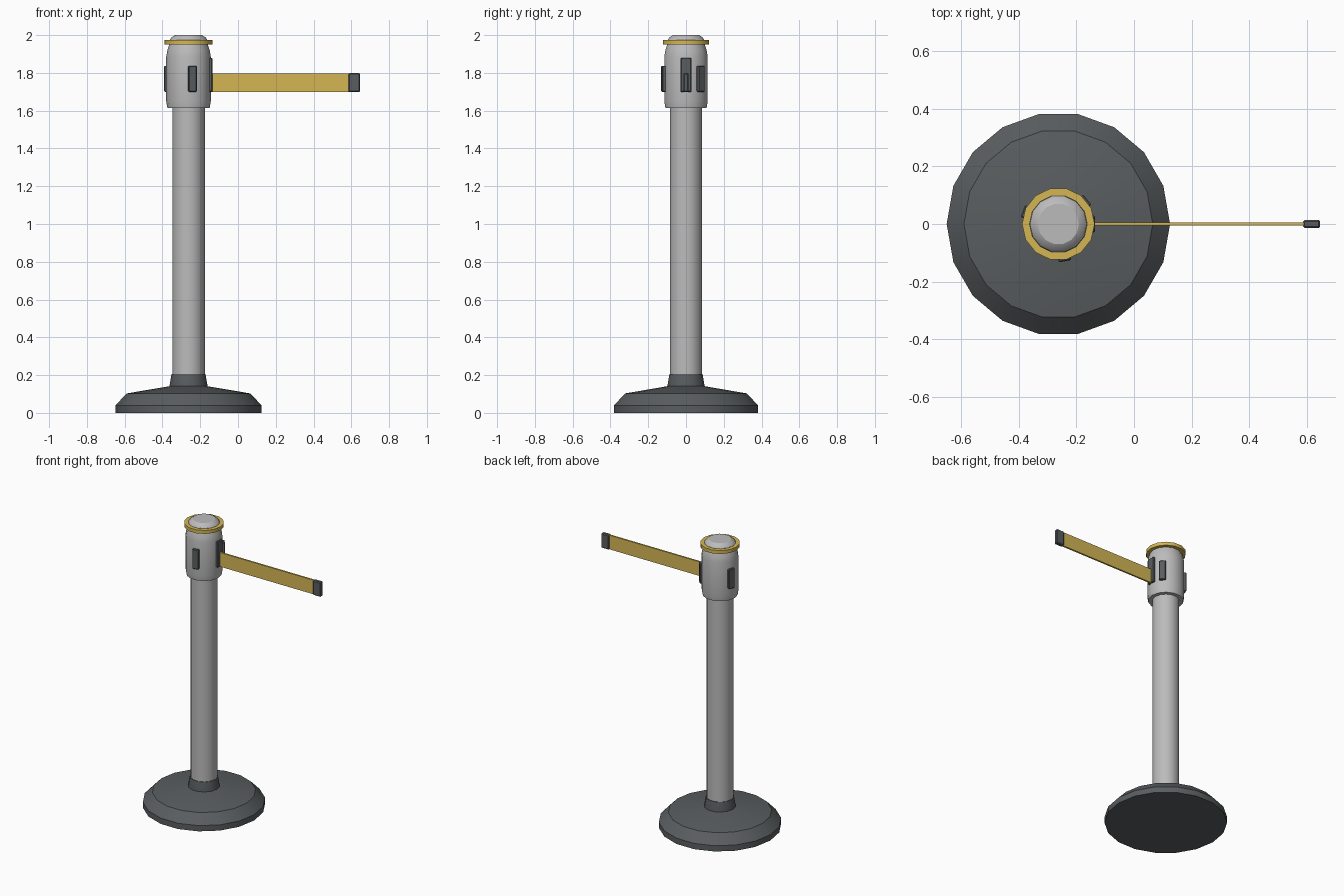
import bpy, bmesh, math
from mathutils import Matrix, Vector

if "Cube" in bpy.data.objects:
    bpy.data.objects.remove(bpy.data.objects["Cube"])

CX = -0.262  # post axis


def material(name, rgb):
    m = bpy.data.materials.new(name)
    m.diffuse_color = (*rgb, 1)
    m.use_nodes = True
    m.node_tree.nodes["Principled BSDF"].inputs["Base Color"].default_value = m.diffuse_color
    return m


DARK = material("charcoal", (0.10, 0.11, 0.115))
YELLOW = material("yellow", (0.66, 0.47, 0.09))
SILVER = material("silver", (0.50, 0.50, 0.50))


def finish(name, bm, mat, smooth):
    bmesh.ops.recalc_face_normals(bm, faces=bm.faces)
    me = bpy.data.meshes.new(name)
    bm.to_mesh(me)
    bm.free()
    me.materials.append(mat)
    ob = bpy.data.objects.new(name, me)
    bpy.context.collection.objects.link(ob)
    if smooth:
        bpy.ops.object.select_all(action='DESELECT')
        ob.select_set(True)
        bpy.context.view_layer.objects.active = ob
        bpy.ops.object.shade_smooth_by_angle(angle=math.radians(30))
    return ob


def lathe(name, profile, sides, mat, closed=False):
    """Revolve (radius, z) points about the post axis, capped or as a closed ring."""
    bm = bmesh.new()
    rings = []
    for r, z in profile:
        rings.append([bm.verts.new((CX + r * math.cos(2 * math.pi * i / sides),
                                    r * math.sin(2 * math.pi * i / sides), z))
                      for i in range(sides)])
    pairs = list(zip(rings, rings[1:]))
    if closed:
        pairs.append((rings[-1], rings[0]))
    else:
        bm.faces.new(rings[0])
        bm.faces.new(rings[-1])
    for a, b in pairs:
        for i in range(sides):
            j = (i + 1) % sides
            bm.faces.new((a[i], a[j], b[j], b[i]))
    return finish(name, bm, mat, True)


def box(name, lo, hi, mat, bevel=0.0, angle=0.0):
    """Box given relative to the post axis, turned about it by angle."""
    lo, hi = Vector(lo), Vector(hi)
    bm = bmesh.new()
    bmesh.ops.create_cube(bm, size=1, matrix=Matrix.Translation((lo + hi) / 2)
                          @ Matrix.Diagonal((*(hi - lo), 1)))
    if bevel:
        bmesh.ops.bevel(bm, geom=bm.edges[:], offset=bevel, segments=1, affect='EDGES')
    bm.transform(Matrix.Translation((CX, 0, 0)) @ Matrix.Rotation(math.radians(angle), 4, 'Z'))
    return finish(name, bm, mat, False)


# Weighted foot and its collar
lathe("base", [(0.387, 0), (0.387, 0.04), (0.327, 0.103), (0.09, 0.143)], 18, DARK)
lathe("base_collar", [(0.101, 0.13), (0.101, 0.142), (0.09, 0.205)], 14, DARK)

# Post and belt head
lathe("post", [(0.086, 0.19), (0.086, 1.63)], 14, SILVER)
lathe("head", [(0.112, 1.615), (0.118, 1.65), (0.118, 1.885), (0.112, 1.92),
               (0.10, 1.955)], 14, SILVER)
lathe("trim_ring", [(0.10, 1.95), (0.126, 1.95), (0.126, 1.974), (0.10, 1.974)],
      14, YELLOW, closed=True)
lathe("top_cap", [(0.10, 1.945), (0.099, 1.975), (0.09, 1.988), (0.071, 2.0)], 14, SILVER)

# Receiver slots around the head
for k, a in enumerate((40, 160, 280)):
    box(f"receiver_slot_{k + 1}", (0.10, -0.022, 1.70), (0.131, 0.022, 1.837), DARK, 0.004, a)

# Belt outlet, belt and end clip
box("belt_outlet", (0.09, -0.029, 1.70), (0.127, 0.029, 1.88), DARK, 0.004)
box("belt", (0.11, -0.006, 1.70), (0.86, 0.006, 1.798), YELLOW)
box("belt_end_clip", (0.848, -0.014, 1.698), (0.907, 0.014, 1.80), DARK, 0.005)
